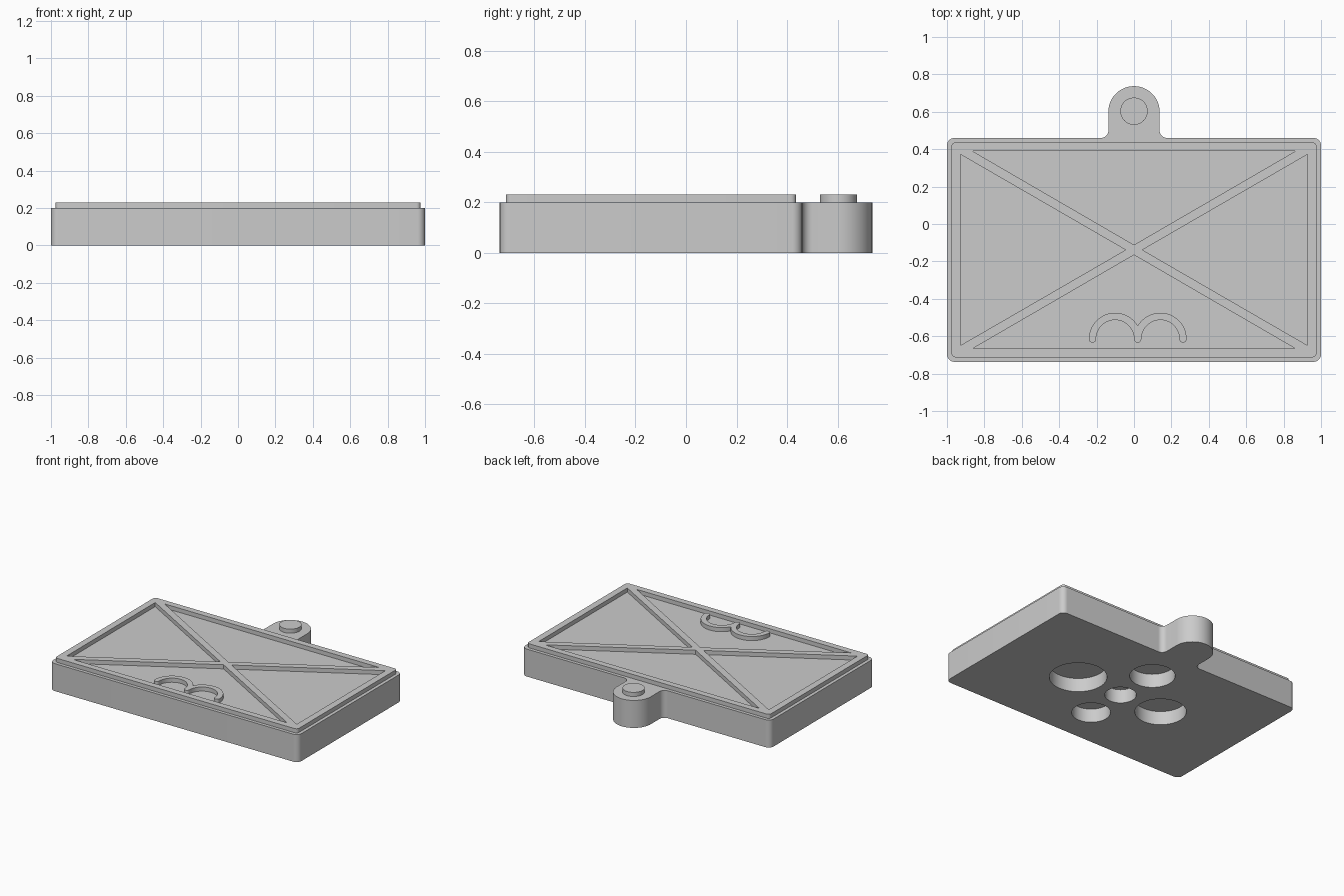
import bpy
import bmesh
from math import radians, degrees, cos, sin, acos

if "Cube" in bpy.data.objects:
    bpy.data.objects.remove(bpy.data.objects["Cube"])

grey = bpy.data.materials.new("plain_grey")
grey.use_nodes = True
GREY = (0.6, 0.6, 0.6, 1)
grey.diffuse_color = GREY
grey.node_tree.nodes["Principled BSDF"].inputs["Base Color"].default_value = GREY

# Main dimensions
BACK, FRONT = 0.46, -0.737
MID = (BACK + FRONT) / 2
SLAB_TOP, RELIEF_TOP = 0.2, 0.23
TAB_Y, TAB_R = 0.6, 0.137


def arc(cx, cy, r, start, end, steps=10):
    angles = [radians(start + (end - start) * i / steps) for i in range(steps + 1)]
    return [(cx + r * cos(a), cy + r * sin(a)) for a in angles]


def circle(cx, cy, r):
    return arc(cx, cy, r, 0, 360, 64)[:-1]


def prism(name, outline, bottom, top):
    """Extrude a counter-clockwise outline upwards."""
    bm = bmesh.new()
    verts = [bm.verts.new((x, y, bottom)) for x, y in outline]
    bmesh.ops.remove_doubles(bm, verts=verts, dist=0.0005)
    face = bm.faces.new(list(bm.verts))
    side = bmesh.ops.extrude_face_region(bm, geom=[face], use_keep_orig=True)
    raised = [v for v in side["geom"] if isinstance(v, bmesh.types.BMVert)]
    bmesh.ops.translate(bm, verts=raised, vec=(0, 0, top - bottom))
    bmesh.ops.recalc_face_normals(bm, faces=bm.faces)
    mesh = bpy.data.meshes.new(name)
    bm.to_mesh(mesh)
    bm.free()
    mesh.materials.append(grey)
    obj = bpy.data.objects.new(name, mesh)
    bpy.context.collection.objects.link(obj)
    return obj


def activate(obj):
    bpy.ops.object.select_all(action="DESELECT")
    obj.select_set(True)
    bpy.context.view_layer.objects.active = obj


def cut(obj, cutters):
    activate(obj)
    for cutter in cutters:
        mod = obj.modifiers.new("cut", "BOOLEAN")
        mod.operation = "DIFFERENCE"
        mod.solver = "EXACT"
        mod.object = cutter
        bpy.ops.object.modifier_apply(modifier=mod.name)
        bpy.data.objects.remove(cutter)


def smooth(obj):
    activate(obj)
    bpy.ops.object.shade_smooth_by_angle(angle=radians(30))


# Slab with a rounded hanging tab blended into the back edge
r = f = 0.04
outline = (
    arc(-1 + r, FRONT + r, r, 180, 270)
    + arc(1 - r, FRONT + r, r, 270, 360)
    + arc(1 - r, BACK - r, r, 0, 90)
    + arc(TAB_R + f, BACK + f, f, 270, 180)
    + arc(0, TAB_Y, TAB_R, 0, 180, 40)
    + arc(-TAB_R - f, BACK + f, f, 0, -90)
    + arc(-1 + r, BACK - r, r, 90, 180)
)
slab = prism("slab", outline, 0, SLAB_TOP)

# Round pockets of different sizes in the underside
pockets = [
    (0, MID, 0.104),
    (0.365, MID, 0.19),
    (-0.345, MID, 0.17),
    (0, MID + 0.327, 0.15),
    (0, MID - 0.302, 0.128),
]
cut(slab, [prism("pocket_cutter", circle(*p), -0.1, 0.1) for p in pockets])
smooth(slab)

# Raised rim with crossed diagonal ribs, left by cutting four triangles
rim_x, rim_y, c = 0.976, (BACK - FRONT) / 2 - 0.024, 0.022
rim_outline = []
for sx, sy, start in ((-1, -1, 180), (1, -1, 270), (1, 1, 0), (-1, 1, 90)):
    rim_outline += arc(sx * (rim_x - c), MID + sy * (rim_y - c), c, start, start + 90, 6)
rim = prism("rim_and_cross_ribs", rim_outline, SLAB_TOP, RELIEF_TOP)
windows = []
for s in (-1, 1):
    long_side = [(-0.863, s * 0.528), (0.863, s * 0.528), (0, s * 0.027)]
    short_side = [(s * 0.927, -0.51), (s * 0.927, 0.51), (s * 0.045, 0)]
    for tri in (long_side, short_side):
        windows.append(prism("window_cutter", [(x, MID + y) for x, y in tri], 0.15, 0.3))
cut(rim, windows)
smooth(rim)

# Double arch ridge in the front panel
AX, AY, R, W = 0.02, -0.615, 0.121, 0.0193
valley = degrees(acos(R / (R + W)))
left, right = AX - R, AX + R
arches = (
    arc(right, AY, R + W, 0, 180 - valley, 24)
    + arc(left, AY, R + W, valley, 180, 24)
    + arc(left - R, AY, W, 180, 360)
    + arc(left, AY, R - W, 180, 0, 24)
    + arc(AX, AY, W, 180, 360)
    + arc(right, AY, R - W, 180, 0, 24)
    + arc(right + R, AY, W, 180, 360)
)
smooth(prism("double_arch_ridge", arches, SLAB_TOP, RELIEF_TOP))

# Round boss on the tab
smooth(prism("tab_boss", circle(0, TAB_Y + 0.003, 0.073), SLAB_TOP, RELIEF_TOP))
